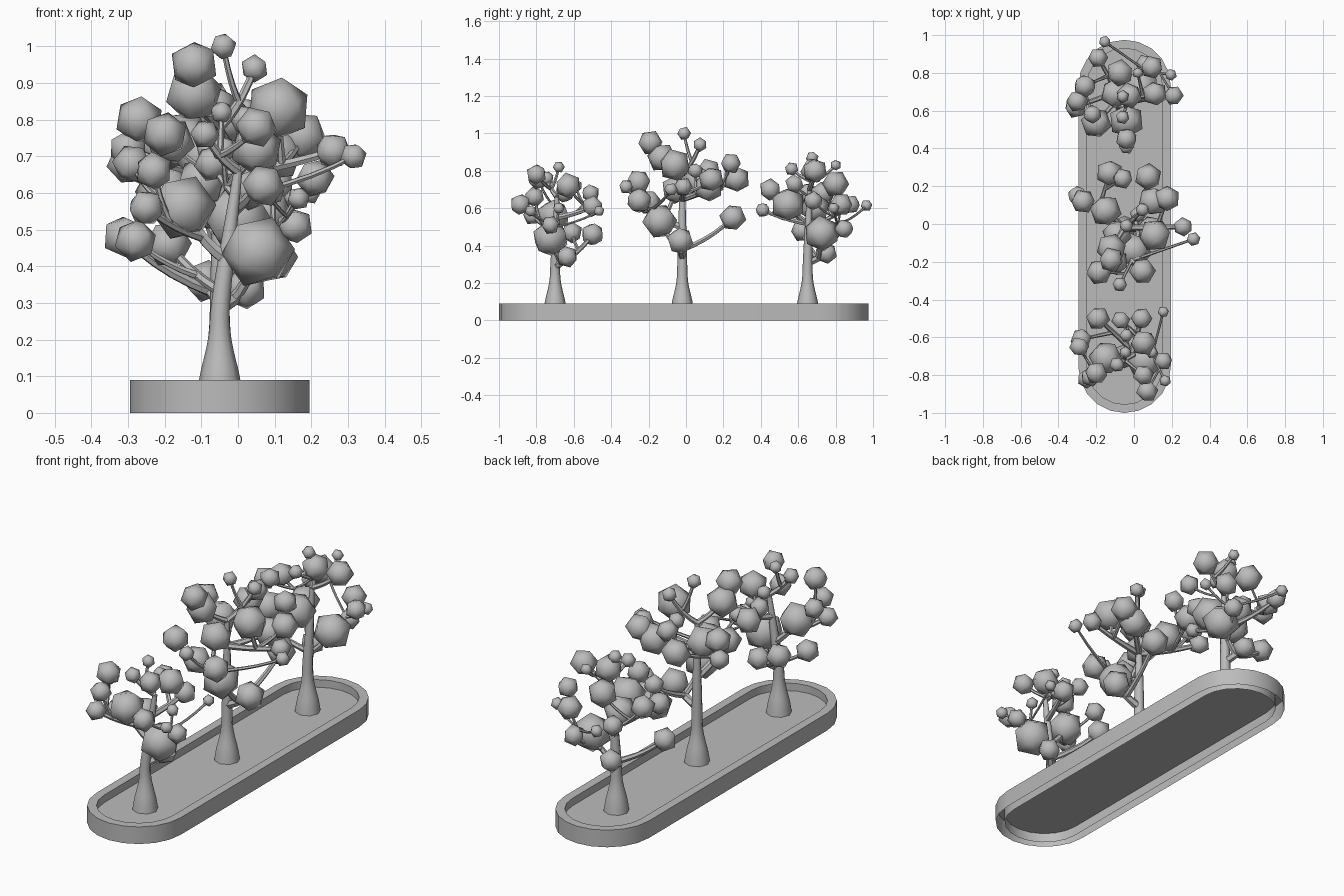
import bpy, bmesh, math, random
from mathutils import Vector, Matrix, Euler

random.seed(4)
default_cube = bpy.data.objects.get("Cube")
if default_cube:
    bpy.data.objects.remove(default_cube)


def make_material(name, colour):
    mat = bpy.data.materials.new(name)
    mat.use_nodes = True
    mat.diffuse_color = colour
    mat.node_tree.nodes["Principled BSDF"].inputs["Base Color"].default_value = colour
    return mat


GREY = make_material("plain_grey", (0.5, 0.5, 0.5, 1))


def select_only(obj):
    bpy.ops.object.select_all(action="DESELECT")
    obj.select_set(True)
    bpy.context.view_layer.objects.active = obj


def add_mesh(name, bm, angle):
    bmesh.ops.recalc_face_normals(bm, faces=bm.faces)
    mesh = bpy.data.meshes.new(name)
    bm.to_mesh(mesh)
    bm.free()
    mesh.materials.append(GREY)
    obj = bpy.data.objects.new(name, mesh)
    bpy.context.collection.objects.link(obj)
    select_only(obj)
    bpy.ops.object.shade_smooth_by_angle(angle=math.radians(angle))
    return obj


# Planter: a long trough with rounded ends, its double wall open underneath
def stadium_loop(bm, radius, z, steps=10):
    verts = []
    for end_y, start in ((0.73, 0), (-0.755, math.pi)):
        for i in range(steps + 1):
            a = start + math.pi * i / steps
            verts.append(bm.verts.new((-0.05 + radius * math.cos(a),
                                       end_y + radius * math.sin(a), z)))
    return verts


def bridge(bm, lower, upper):
    count = len(lower)
    for i in range(count):
        j = (i + 1) % count
        bm.faces.new((lower[i], lower[j], upper[j], upper[i]))


def build_planter():
    bm = bmesh.new()
    profile = ((0.245, 0), (0.245, 0.09), (0.2, 0.09), (0.2, 0))
    loops = [stadium_loop(bm, r, z) for r, z in profile]
    for lower, upper in zip(loops, loops[1:]):
        bridge(bm, lower, upper)
    add_mesh("planter_wall", bm, 35)

    bm = bmesh.new()
    bm.faces.new(stadium_loop(bm, 0.2, 0.05))
    add_mesh("planter_floor", bm, 35)


# Wood: tapering tubes, each path a list of (point, radius)
def build_wood(name, paths, sides_level):
    curve = bpy.data.curves.new(name, "CURVE")
    curve.dimensions = "3D"
    curve.bevel_depth = 1
    curve.bevel_resolution = sides_level
    curve.resolution_u = 3
    curve.use_fill_caps = True
    for path in paths:
        spline = curve.splines.new("NURBS")
        spline.points.add(len(path) - 1)
        spline.use_endpoint_u = True
        spline.order_u = 3
        for point, (co, radius) in zip(spline.points, path):
            point.co = (*co, 1)
            point.radius = radius
    curve.materials.append(GREY)
    obj = bpy.data.objects.new(name, curve)
    bpy.context.collection.objects.link(obj)
    select_only(obj)
    bpy.ops.object.convert(target="MESH")
    bpy.ops.object.shade_smooth_by_angle(angle=math.radians(50))


# Branches: every leaf ball is joined to the nearest wood below it
def grow_branches(fork, leader, balls):
    nodes = [(fork.lerp(leader, t), 0.026 - 0.009 * t) for t in (0, 0.35, 0.7, 1)]
    paths = []
    for x, y, z, size in sorted(balls, key=lambda b: (Vector(b[:3]) - fork).length):
        tip = Vector((x, y, z))
        below = [n for n in nodes if n[0].z < z - 0.06] or nodes[:1]
        start, thick = min(below, key=lambda n: (n[0] - tip).length)
        end_thick = max(0.007, thick * 0.6)
        span = tip - start
        bend = start + Vector((span.x * 0.6, span.y * 0.6, span.z * 0.35))
        paths.append([(start, thick * 0.85), (bend, (thick + end_thick) * 0.42),
                      (tip, end_thick)])
        middle = start * 0.25 + bend * 0.5 + tip * 0.25
        nodes.append((middle, (thick + end_thick) * 0.45))
    return paths


# Leaves: faceted balls turned at random
def build_leaves(name, balls):
    bm = bmesh.new()
    for x, y, z, size in balls:
        turn = Euler([random.uniform(0, math.tau) for _ in range(3)]).to_matrix().to_4x4()
        bmesh.ops.create_icosphere(bm, subdivisions=1, radius=size * 1.08,
                                   matrix=Matrix.Translation((x, y, z)) @ turn)
    add_mesh(name, bm, 60)


def build_tree(name, base_y, fork_z, leader, balls):
    base = Vector((-0.05, base_y, 0))
    fork, leader = base + Vector((0, 0, fork_z)), Vector(leader)
    trunk = [(base + Vector((0, 0, z)), r) for z, r in
             ((0.051, 0.062), (0.1, 0.056), (0.16, 0.04), (0.22, 0.028))]
    trunk += [(fork, 0.026), (fork.lerp(leader, 0.5), 0.02), (leader, 0.012)]
    build_wood(name + "_trunk", [trunk], 2)
    build_wood(name + "_branches", grow_branches(fork, leader, balls), 1)
    build_leaves(name + "_leaves", balls)


# Leaf balls as (x, y, z, size)
FRONT = [
    (-.19, -.5, .46, .06), (-.07, -.51, .68, .047), (.04, -.5, .61, .055),
    (.155, -.465, .585, .028), (.05, -.63, .72, .067), (-.28, -.61, .47, .055),
    (-.29, -.65, .68, .05), (-.15, -.71, .56, .085), (-.2, -.79, .76, .058),
    (-.23, -.81, .66, .05), (-.09, -.745, .76, .038), (-.045, -.68, .82, .03),
    (.155, -.725, .51, .047), (.05, -.8, .78, .053), (.165, -.83, .585, .03),
    (.07, -.885, .62, .055), (.055, -.725, .44, .094), (.02, -.635, .34, .055),
    (-.25, -.82, .56, .048), (-.04, -.59, .72, .035), (.095, -.68, .6, .03)]
MIDDLE = [
    (-.12, -.19, .95, .063), (-.12, -.13, .87, .075), (-.04, -.01, 1, .035),
    (.045, .075, .94, .036), (.11, -.06, .83, .083), (.26, -.015, .715, .048),
    (.315, -.08, .7, .035), (.175, .135, .755, .065), (.1, .12, .71, .075),
    (-.27, .12, .8, .062), (-.3, .15, .72, .05), (-.13, .27, .755, .068),
    (.075, .25, .55, .068), (-.06, .24, .84, .052), (-.15, .07, .74, .08),
    (-.185, -.255, .74, .064), (.045, -.25, .64, .066), (-.075, -.32, .715, .037),
    (-.1, -.2, .63, .066), (0, -.14, .53, .09), (.09, -.03, .425, .07),
    (-.09, -.055, .7, .075), (.02, .05, .8, .04)]
REAR = [
    (-.155, .965, .615, .03), (-.19, .88, .62, .05), (.06, .845, .49, .05),
    (-.075, .8, .73, .068), (.095, .83, .62, .058), (.02, .8, .83, .028),
    (.195, .79, .6, .03), (.21, .68, .64, .05), (.11, .69, .8, .063),
    (-.025, .68, .8, .065), (-.1, .69, .6, .075), (-.06, .675, .87, .032),
    (-.31, .62, .48, .057), (-.22, .58, .73, .048), (-.2, .535, .605, .077),
    (-.04, .545, .62, .088), (-.04, .45, .7, .056), (-.04, .41, .59, .038),
    (-.06, .565, .81, .035), (.04, .725, .465, .09), (-.09, .75, .36, .055),
    (-.3, .65, .68, .055), (-.26, .73, .68, .058)]

build_planter()
build_tree("front_tree", -0.7, 0.29, (0, -0.69, 0.66), FRONT)
build_tree("middle_tree", -0.02, 0.34, (-0.05, -0.02, 0.78), MIDDLE)
build_tree("rear_tree", 0.65, 0.31, (-0.03, 0.66, 0.7), REAR)
